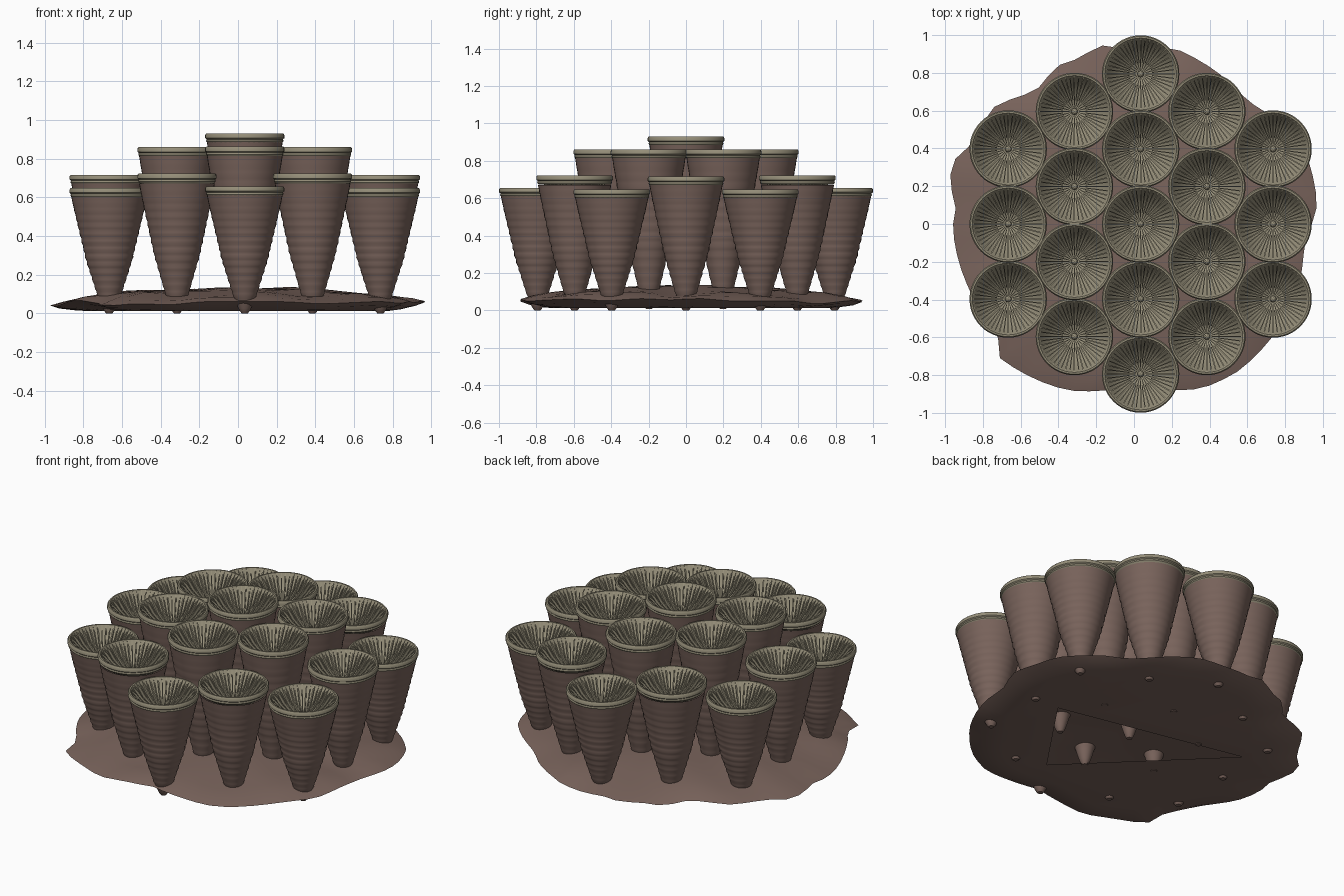
import bpy, bmesh, math
from mathutils import Vector, noise

if "Cube" in bpy.data.objects:
    bpy.data.objects.remove(bpy.data.objects["Cube"])

def material(name, rgb):
    m = bpy.data.materials.new(name)
    m.diffuse_color = (*rgb, 1)
    m.use_nodes = True
    m.node_tree.nodes["Principled BSDF"].inputs["Base Color"].default_value = m.diffuse_color
    return m

BROWN = material("brown_flesh", (0.19, 0.125, 0.105))
CREAM = material("pale_skeleton", (0.30, 0.27, 0.19))

def finish(bm, name, mat, smooth=True):
    bmesh.ops.recalc_face_normals(bm, faces=bm.faces)
    me = bpy.data.meshes.new(name)
    bm.to_mesh(me)
    bm.free()
    me.materials.append(mat)
    if smooth:
        me.shade_smooth()
        me.set_sharp_from_angle(angle=math.radians(40))
    return me

def place(name, me, loc=(0, 0, 0), scale=(1, 1, 1)):
    ob = bpy.data.objects.new(name, me)
    ob.location, ob.scale = loc, scale
    bpy.context.collection.objects.link(ob)
    return ob

def ring(bm, n, f):
    return [bm.verts.new(f(2 * math.pi * i / n)) for i in range(n)]

def bridge(bm, a, b):
    n = len(a)
    for i in range(n):
        j = (i + 1) % n
        bm.faces.new((a[i], a[j], b[j], b[i]))

def lathe(bm, profile, n):
    rings = [ring(bm, n, lambda t, r=r, z=z: (r * math.cos(t), r * math.sin(t), z)) for r, z in profile]
    for a, b in zip(rings, rings[1:]):
        bridge(bm, a, b)
    return rings

def interp(pts, x):
    for (x0, y0), (x1, y1) in zip(pts, pts[1:]):
        if x <= x1:
            return y0 + (y1 - y0) * (x - x0) / (x1 - x0)
    return pts[-1][1]

# Tapering stalk with growth wrinkles, for a given height
TAPER = [(0, 0.016), (0.03, 0.03), (0.15, 0.06), (0.45, 0.118), (0.9, 0.183), (1, 0.196)]
def stalk_mesh(height):
    bm = bmesh.new()
    prof = []
    for i in range(49):
        u = i / 48
        wrinkle = 0.0025 * math.sin(u * 95) * max(0, math.sin(math.pi * u))
        prof.append((interp(TAPER, u) + wrinkle, u * height))
    rings = lathe(bm, prof, 40)
    bm.faces.new(rings[0])
    return finish(bm, "stalk", BROWN)

# Pale rim and bowl, z = 0 at the lip
BOWL = [(0.0, -0.155), (0.03, -0.152), (0.08, -0.132), (0.13, -0.092), (0.17, -0.035), (0.187, -0.005)]
def rim_mesh():
    bm = bmesh.new()
    lathe(bm, [(0.192, -0.05), (0.2, -0.04), (0.198, -0.03), (0.205, -0.024), (0.205, -0.008),
               (0.199, 0), (0.19, 0)] + [(max(r, 0.002), z) for r, z in reversed(BOWL)], 48)
    return finish(bm, "rim", CREAM)

# Radial blades in the bowl, long and short alternating, plus central knob
def septa_mesh():
    bm = bmesh.new()
    count = 48
    for k in range(count):
        t = 2 * math.pi * k / count
        major = k % 2 == 0
        lift, r0, half = (0.028, 0.022, 0.0036) if major else (0.017, 0.06, 0.0028)
        c, s = math.cos(t), math.sin(t)
        sides = []
        radii = [r0 + (0.19 - r0) * i / 5 for i in range(6)]
        for w in (-half, half):
            def vert(r, dz):
                ww = w * min(1, r / 0.07)
                z = min(interp(BOWL, r) + dz, 0.0)
                return bm.verts.new((r * c - ww * s, r * s + ww * c, z))
            sides.append(([vert(r, -0.006) for r in radii], [vert(r, lift) for r in radii]))
        (lo0, hi0), (lo1, hi1) = sides
        for i in range(5):
            for a, b in ((lo0, hi0), (hi0, hi1), (hi1, lo1)):
                bm.faces.new((a[i], a[i + 1], b[i + 1], b[i]))
        bm.faces.new((lo0[0], hi0[0], hi1[0], lo1[0]))
    knob = bmesh.ops.create_icosphere(bm, subdivisions=2, radius=0.018)
    bmesh.ops.translate(bm, verts=knob["verts"], vec=(0, 0, -0.138))
    return finish(bm, "septa", CREAM, False)

# Nineteen cups on a hexagonal lattice, lower towards the edge
rim, septa = rim_mesh(), septa_mesh()
stalks = {}
idx = 0
for col in range(-2, 3):
    n = 5 - abs(col)
    for row in range(n):
        x, y = col * 0.3505, (row - (n - 1) / 2) * 0.397
        d = math.hypot(x, y)
        top = 0.93 - 0.435 * d * d
        tip = 0.0 if d > 0.5 else 0.008
        key = round(top, 2)
        if key not in stalks:
            stalks[key] = stalk_mesh(top - 0.045 - tip)
        x += 0.035
        idx += 1
        place(f"cup_stalk_{idx}", stalks[key], (x, y, tip))
        place(f"cup_rim_{idx}", rim, (x, y, top))
        place(f"cup_septa_{idx}", septa, (x, y, top))

# Irregular encrusting base: domed shell, ragged rim, thin floor with a triangular gap
OUT = [(0.97, 0.1), (0.9, 0.4), (0.6, 0.65), (0.32, 0.88), (0.24, 0.92), (-0.1, 0.93), (-0.2, 0.95),
       (-0.27, 0.88), (-0.4, 0.84), (-0.52, 0.7), (-0.74, 0.62), (-0.86, 0.42), (-0.94, 0.36),
       (-0.98, 0.23), (-0.94, 0.1), (-0.96, -0.02), (-0.88, -0.33), (-0.72, -0.58), (-0.71, -0.71),
       (-0.35, -0.88), (0.0, -0.85), (0.36, -0.87), (0.55, -0.78), (0.73, -0.6), (0.85, -0.4), (0.9, -0.1)]
polar = sorted((math.atan2(y, x) % (2 * math.pi), math.hypot(x, y)) for x, y in OUT)
first, last = polar[0], polar[-1]
polar = [(last[0] - 2 * math.pi, last[1])] + polar + [(first[0] + 2 * math.pi, first[1])]

def base_ring(bm, f, z, wob):
    def point(t):
        r = interp(polar, t) * f + (1 - f) * 0.0
        x, y = r * math.cos(t), r * math.sin(t)
        return (x, y, z + wob * noise.noise(Vector((x * 3.5, y * 3.5, 1.7))))
    return ring(bm, 72, point)

bm = bmesh.new()
levels = [(0.12, 0.13, 0.012), (0.3, 0.127, 0.015), (0.5, 0.118, 0.02), (0.68, 0.105, 0.022),
          (0.82, 0.09, 0.025), (0.93, 0.072, 0.025), (1.0, 0.052, 0.025),
          (0.95, 0.034, 0.018), (0.87, 0.02, 0.01), (0.8, 0.012, 0)]
rings = [base_ring(bm, *l) for l in levels]
bm.faces.new(rings[0])
for a, b in zip(rings, rings[1:]):
    bridge(bm, a, b)
gap = [bm.verts.new((x, y, 0.012)) for x, y in ((0.57, 0.0), (-0.6, 0.25), (0.2, -0.54))]
edges = [bm.edges.new((gap[i], gap[(i + 1) % 3])) for i in range(3)]
edges += [bm.edges.get((rings[-1][i], rings[-1][(i + 1) % 72])) for i in range(72)]
bmesh.ops.triangle_fill(bm, use_beauty=True, edges=edges, normal=(0, 0, -1))
place("base_crust", finish(bm, "base_crust", BROWN))
